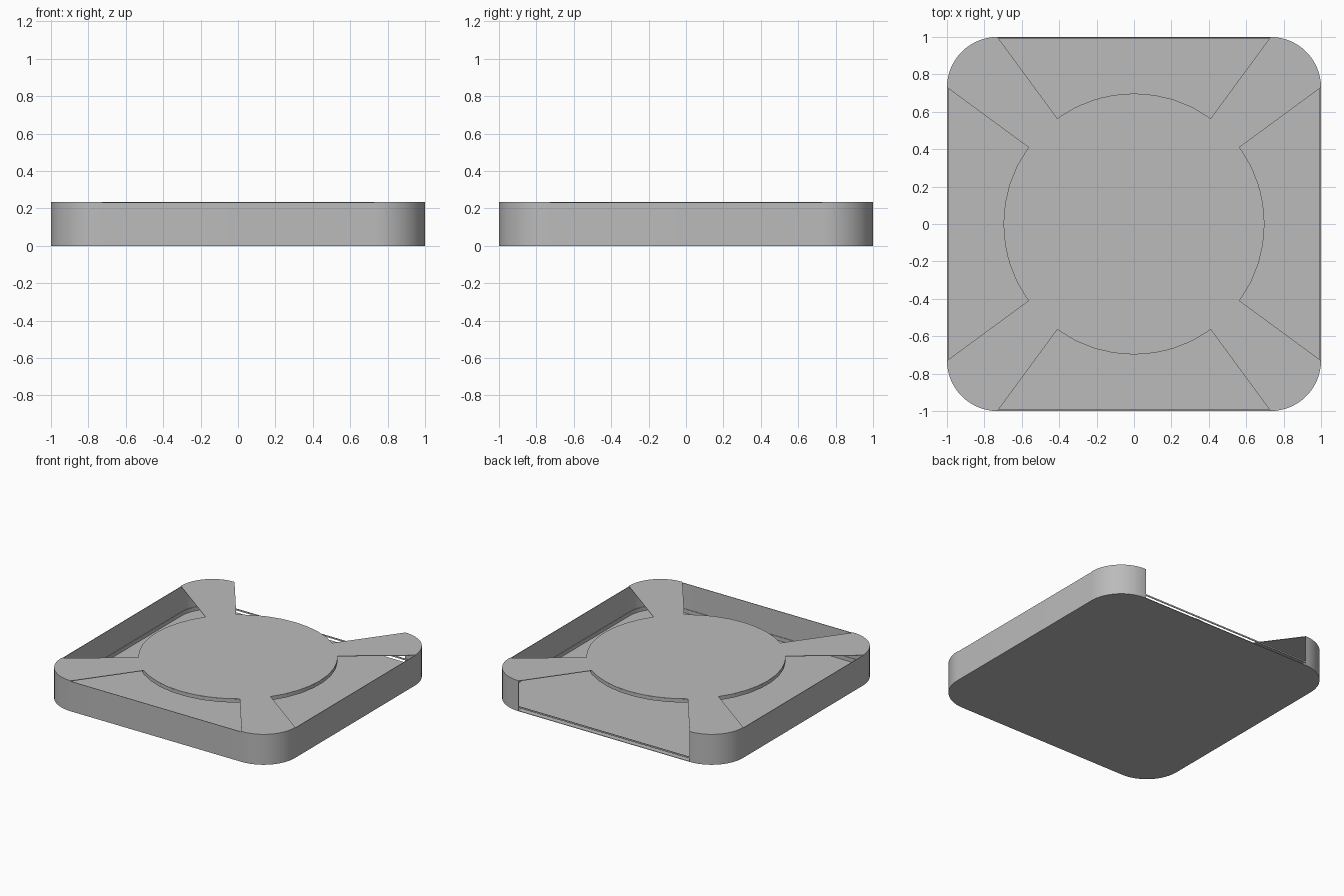
import bpy
import bmesh
from math import cos, sin, radians

if "Cube" in bpy.data.objects:
    bpy.data.objects.remove(bpy.data.objects["Cube"])

HEIGHT = 0.235
RADIUS = 0.27
SHEET = 0.004
DISC = 0.698

grey = bpy.data.materials.new("plain grey")
grey.use_nodes = True
grey.diffuse_color = (0.5, 0.5, 0.5, 1)
grey.node_tree.nodes["Principled BSDF"].inputs["Base Color"].default_value = (0.5, 0.5, 0.5, 1)


def arc(cx, cy, r, start, end, steps):
    angles = [radians(start + (end - start) * i / steps) for i in range(steps + 1)]
    return [(cx + r * cos(a), cy + r * sin(a)) for a in angles]


def rounded_square(inset=0):
    """Counter-clockwise outline that starts at the back edge's left end."""
    c = 1 - RADIUS
    points = []
    for sx, sy, start in ((-1, 1, 90), (-1, -1, 180), (1, -1, 270), (1, 1, 0)):
        points += arc(sx * c, sy * c, RADIUS - inset, start, start + 90, 16)
    return points


def finish(bm, name):
    bmesh.ops.recalc_face_normals(bm, faces=bm.faces)
    mesh = bpy.data.meshes.new(name)
    bm.to_mesh(mesh)
    bm.free()
    mesh.materials.append(grey)
    obj = bpy.data.objects.new(name, mesh)
    bpy.context.collection.objects.link(obj)
    bpy.ops.object.select_all(action="DESELECT")
    obj.select_set(True)
    bpy.context.view_layer.objects.active = obj
    bpy.ops.object.shade_smooth_by_angle(angle=radians(30))
    return obj


def plate(name, outline, low, high):
    bm = bmesh.new()
    face = bm.faces.new([bm.verts.new((x, y, low)) for x, y in outline])
    top = bmesh.ops.extrude_face_region(bm, geom=[face], use_keep_orig=True)["geom"]
    verts = [v for v in top if isinstance(v, bmesh.types.BMVert)]
    bmesh.ops.translate(bm, verts=verts, vec=(0, 0, high - low))
    return finish(bm, name)


def ribbon(name, outer, inner, low, high, closed):
    """Thin upright strip between two matching outlines."""
    bm = bmesh.new()
    rings = [[bm.verts.new(p) for p in ((a[0], a[1], low), (a[0], a[1], high),
                                       (b[0], b[1], high), (b[0], b[1], low))]
             for a, b in zip(outer, inner)]
    pairs = list(zip(rings, rings[1:]))
    if closed:
        pairs.append((rings[-1], rings[0]))
    else:
        bm.faces.new(rings[0])
        bm.faces.new(rings[-1])
    for a, b in pairs:
        for i in range(4):
            j = (i + 1) % 4
            bm.faces.new((a[i], a[j], b[j], b[i]))
    return finish(bm, name)


# Base sheet and the wall on three sides, open at the back
plate("base", rounded_square(), 0, SHEET)
ribbon("wall", rounded_square(), rounded_square(SHEET), 0, HEIGHT - SHEET, False)

# Slim rail that runs round the inside and bridges the open back
ribbon("rail", rounded_square(SHEET), rounded_square(2 * SHEET), 0.024, 0.036, True)

# Top sheet: round centre with a flared arm to each corner
c = 1 - RADIUS
top = []
for turn, sx, sy in ((0, 1, 1), (90, -1, 1), (180, -1, -1), (270, 1, -1)):
    top += arc(0, 0, DISC, turn - 36, turn + 36, 8)
    top += arc(sx * c, sy * c, RADIUS, turn, turn + 90, 16)
plate("top_with_arms", top, HEIGHT - SHEET, HEIGHT)

# Rim thickness below the round centre
plate("centre_disc", arc(0, 0, DISC, -36, 314, 35), HEIGHT - 0.03, HEIGHT - SHEET)
